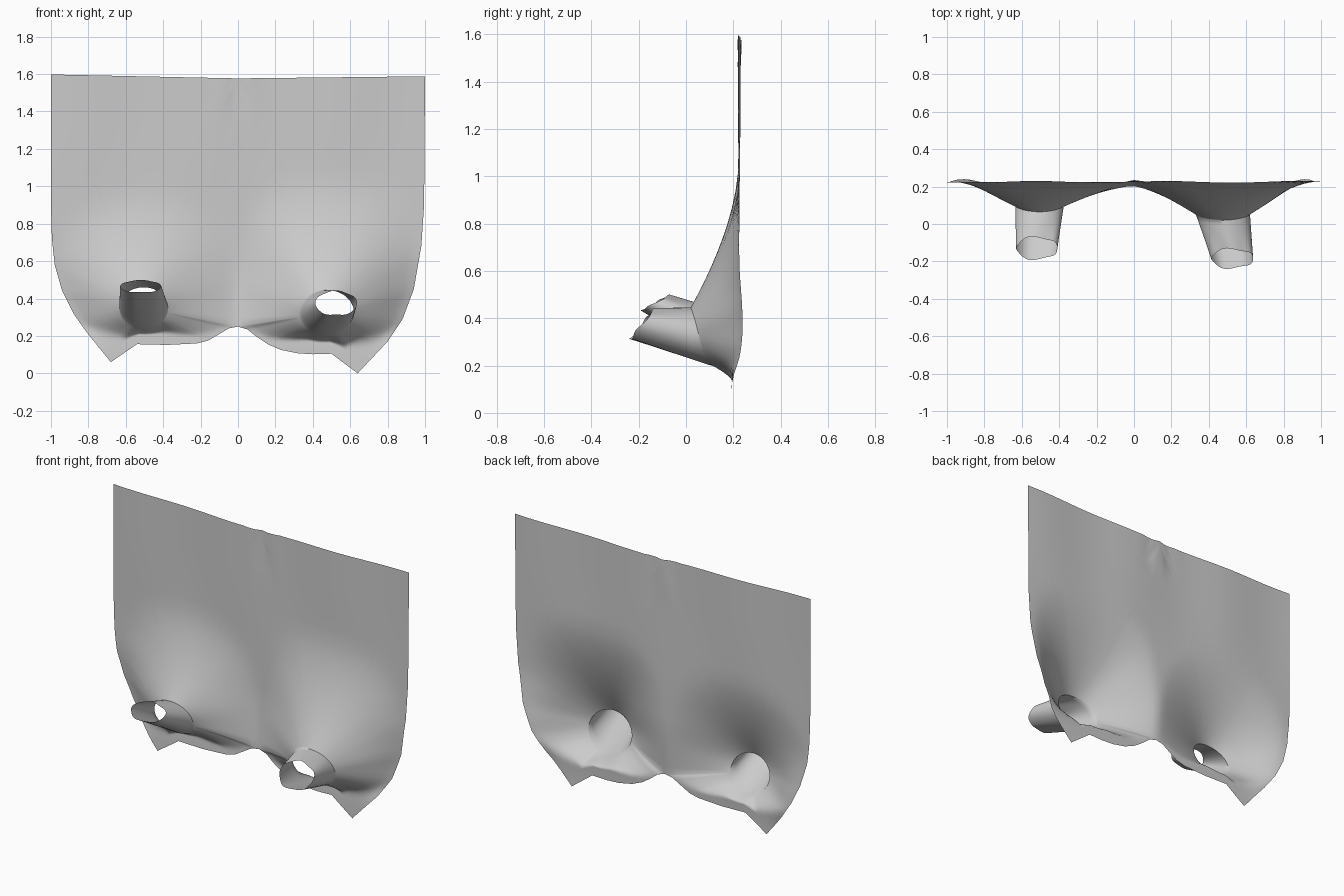
import bpy, bmesh, math
from mathutils import Vector

if "Cube" in bpy.data.objects:
    bpy.data.objects.remove(bpy.data.objects["Cube"])

# Lower hem outlines (x, z) from the centre seam round to the upper side edge
HEM_L = [(0, .25), (-.05, .24), (-.1, .21), (-.16, .175), (-.22, .16), (-.38, .152), (-.54, .156),
         (-.68, .06), (-.81, .22), (-.88, .32), (-.94, .44), (-.98, .58), (-.995, .72), (-1, .9)]
HEM_R = [(0, .25), (.05, .235), (.1, .195), (.16, .155), (.23, .125), (.32, .107), (.4, .102),
         (.5, .105), (.64, 0), (.8, .17), (.88, .29), (.94, .45), (.98, .68), (.995, .9)]

# Sleeve data: mouth centre, radii, tilt in y; base centre, radii; reach of the flare
LEFT = dict(mouth=(-.52, -.13, .465), mr=(.11, .033), tilt=.06,
            base=(-.505, .1, .35), br=(.13, .11), reach=.52)
RIGHT = dict(mouth=(.525, -.185, .375), mr=(.112, .065), tilt=.052,
             base=(.475, .055, .325), br=(.145, .12), reach=.62)


def smooth(a, b, v):
    t = min(1, max(0, (v - a) / (b - a)))
    return t * t * (3 - 2 * t)


def line(a, b, n):
    return [Vector(a).lerp(Vector(b), i / n) for i in range(n)]


def outline(hem, top):
    corner = (math.copysign(1, hem[-1][0]), top)
    pts = []
    for a, b in zip(hem, hem[1:]):
        pts += line(a, b, 4)
    pts += line(hem[-1], corner, 12)
    pts += line(corner, (0, 1.577), 24)
    pts += line((0, 1.577), (0, .25), 28)
    return pts


def sheet_y(x, z):
    # almost flat panel, slight waves, small gathers at the top centre
    y = .192 + .033 * smooth(.05, .6, z)
    y += .03 * smooth(.65, .9, abs(x)) * smooth(.1, .25, z) * (1 - smooth(.3, .65, z))
    y += .005 * math.sin(x * 9) * smooth(.7, 1.3, z)
    gather = math.exp(-(x / .1) ** 2) * smooth(1.3, 1.58, z)
    return y + .01 * gather * math.cos(x * 45)


def half_panel(bm, hem, top, s):
    bx, by, bz = s['base']
    mx, my, mz = s['mouth']
    cols = []
    for p in outline(hem, top):
        a = math.atan2(p.y - bz, p.x - bx)
        c, sn = math.cos(a), math.sin(a)
        # ellipse radius along this ray
        r = 1 / math.hypot(c / s['br'][0], sn / s['br'][1])
        base = Vector((bx + r * c, by - .035 * sn, bz + r * sn))
        e = math.atan2(sn / s['br'][1], c / s['br'][0])
        mouth = Vector((mx + s['mr'][0] * math.cos(e),
                        my + s['tilt'] * math.sin(e) + .006 * math.sin(4 * e),
                        mz + s['mr'][1] * math.sin(e) * (1 + .06 * math.sin(5 * e))))
        col = [mouth.lerp(base, i / 6) for i in range(7)]
        # flare of the cloth from sleeve base to panel edge
        edge = Vector((p.x, 0, p.y))
        flat = Vector((base.x, 0, base.z))
        dist = (edge - flat).length
        reach = (dist ** -5 + s['reach'] ** -5) ** -.2
        reach *= .35 + .65 * smooth(-.9, -.15, sn)
        power = 1.25 + .4 * smooth(.2, .9, sn)
        for i in range(1, 19):
            t = (i / 18) ** 1.7
            q = flat.lerp(edge, t)
            f = max(0, 1 - t * dist / reach) ** power
            y = sheet_y(q.x, q.z)
            q.y = y + (base.y - y) * f
            col.append(q)
        cols.append([bm.verts.new(v) for v in col])
    for k, ca in enumerate(cols):
        cb = cols[(k + 1) % len(cols)]
        for i in range(len(ca) - 1):
            bm.faces.new((ca[i], cb[i], cb[i + 1], ca[i + 1]))


# Cloth: two half panels, each drawn out into a hollow sleeve, welded at the centre
bm = bmesh.new()
half_panel(bm, HEM_L, 1.598, LEFT)
half_panel(bm, HEM_R, 1.588, RIGHT)
bmesh.ops.remove_doubles(bm, verts=bm.verts, dist=.0008)
bmesh.ops.recalc_face_normals(bm, faces=bm.faces)
mesh = bpy.data.meshes.new("cloth_panel")
bm.to_mesh(mesh)
bm.free()
cloth = bpy.data.objects.new("cloth_panel", mesh)
bpy.context.collection.objects.link(cloth)
bpy.context.view_layer.objects.active = cloth
cloth.select_set(True)
bpy.ops.object.shade_smooth_by_angle(angle=math.radians(60))
